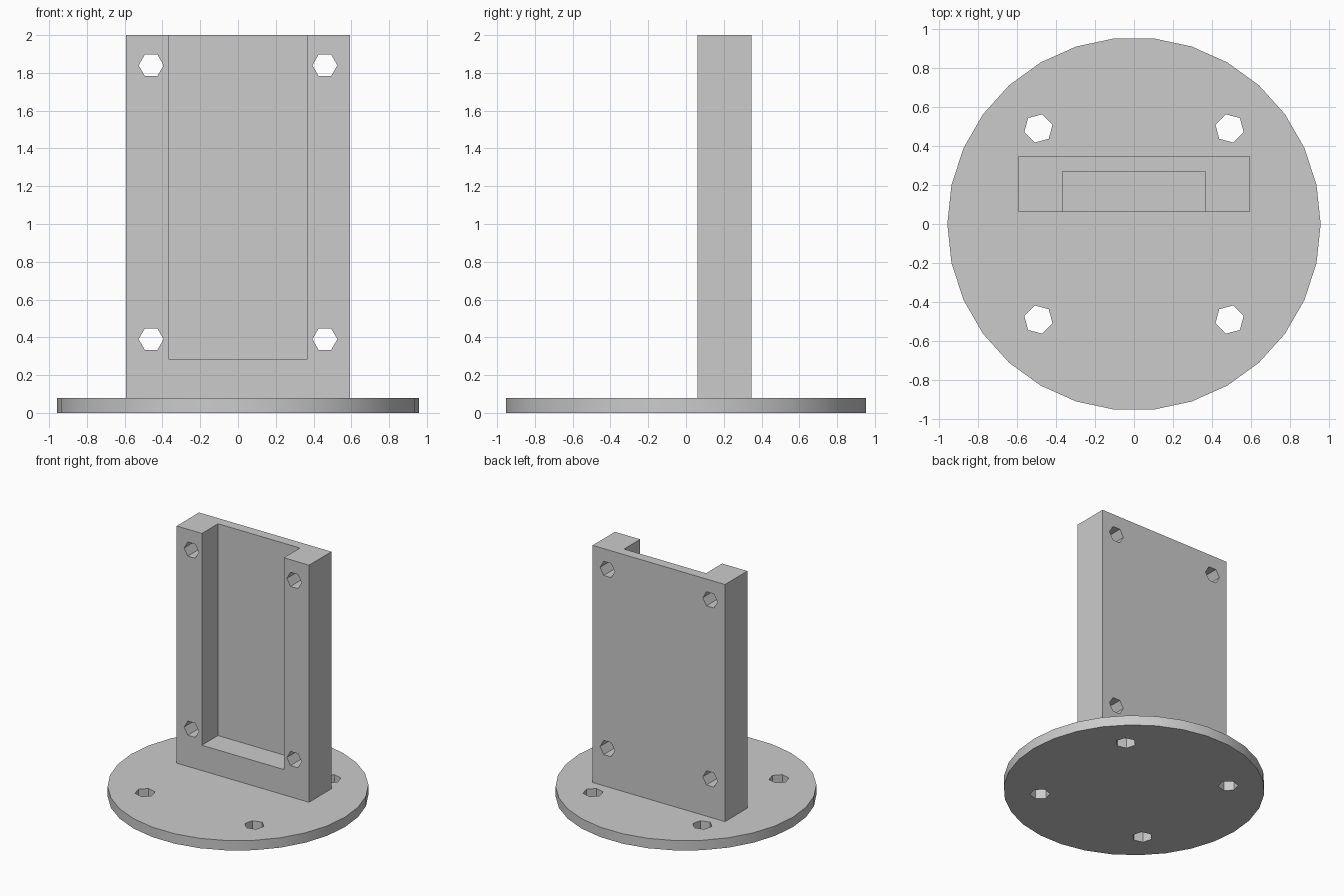
import bpy
import bmesh
from math import atan2, cos, sin, pi, radians
from mathutils import Matrix, Vector

if "Cube" in bpy.data.objects:
    bpy.data.objects.remove(bpy.data.objects["Cube"])

GREY = (0.6, 0.6, 0.6, 1.0)
grey = bpy.data.materials.new("plain grey")
grey.use_nodes = True
grey.diffuse_color = GREY
grey.node_tree.nodes["Principled BSDF"].inputs["Base Color"].default_value = GREY


def add_box(bm, low, high):
    low, high = Vector(low), Vector(high)
    place = Matrix.Translation((low + high) / 2) @ Matrix.Diagonal((high - low).to_4d())
    place[3][3] = 1
    bmesh.ops.create_cube(bm, size=1, matrix=place)


def add_prism(bm, centre, radius, depth, sides, turn=0.0, axis="Z"):
    """Regular prism; its first corner sits at angle turn from +x."""
    place = Matrix.Translation(centre)
    if axis == "Y":
        place = place @ Matrix.Rotation(pi / 2, 4, "X")
    ring = []
    for i in range(sides):
        a = turn + 2 * pi * i / sides
        ring.append(bm.verts.new(place @ Vector((radius * cos(a), radius * sin(a), -depth / 2))))
    face = bm.faces.new(ring)
    top = bmesh.ops.extrude_face_region(bm, geom=[face])["geom"]
    up = place.to_3x3() @ Vector((0, 0, depth))
    bmesh.ops.translate(bm, vec=up, verts=[g for g in top if isinstance(g, bmesh.types.BMVert)])


def make_object(name, bm):
    bmesh.ops.recalc_face_normals(bm, faces=bm.faces)
    mesh = bpy.data.meshes.new(name)
    bm.to_mesh(mesh)
    bm.free()
    mesh.materials.append(grey)
    obj = bpy.data.objects.new(name, mesh)
    bpy.context.collection.objects.link(obj)
    return obj


def cut(obj, bm_cutter):
    """Subtract the cutter shape from the object and bake the result."""
    cutter = make_object("cutter", bm_cutter)
    cutter.hide_render = True
    mod = obj.modifiers.new("cut", "BOOLEAN")
    mod.operation = "DIFFERENCE"
    mod.solver = "EXACT"
    mod.object = cutter
    bpy.ops.object.select_all(action="DESELECT")
    obj.select_set(True)
    bpy.context.view_layer.objects.active = obj
    bpy.ops.object.modifier_apply(modifier=mod.name)
    bpy.data.objects.remove(cutter)


# Round base with four hexagonal through holes
THICK = 0.08
bm = bmesh.new()
add_prism(bm, (0, 0, THICK / 2), 0.957, THICK, 30)
base = make_object("round_base", bm)
holes = bmesh.new()
for x in (-0.49, 0.49):
    for y in (-0.49, 0.49):
        add_prism(holes, (x, y, THICK / 2), 0.075, 0.3, 6, turn=atan2(y, x))
cut(base, holes)
bpy.ops.object.shade_smooth_by_angle(angle=radians(30))

# Upright plate with an open-topped pocket and four bolt holes
FRONT, BACK = 0.062, 0.348
bm = bmesh.new()
add_box(bm, (-0.593, FRONT, THICK), (0.593, BACK, 2))
plate = make_object("upright_plate", bm)
holes = bmesh.new()
add_box(holes, (-0.367, FRONT - 0.1, 0.285), (0.367, 0.268, 2.1))
for x in (-0.46, 0.46):
    for z in (0.39, 1.84):
        add_prism(holes, (x, (FRONT + BACK) / 2, z), 0.066, 0.6, 6, axis="Y")
cut(plate, holes)
